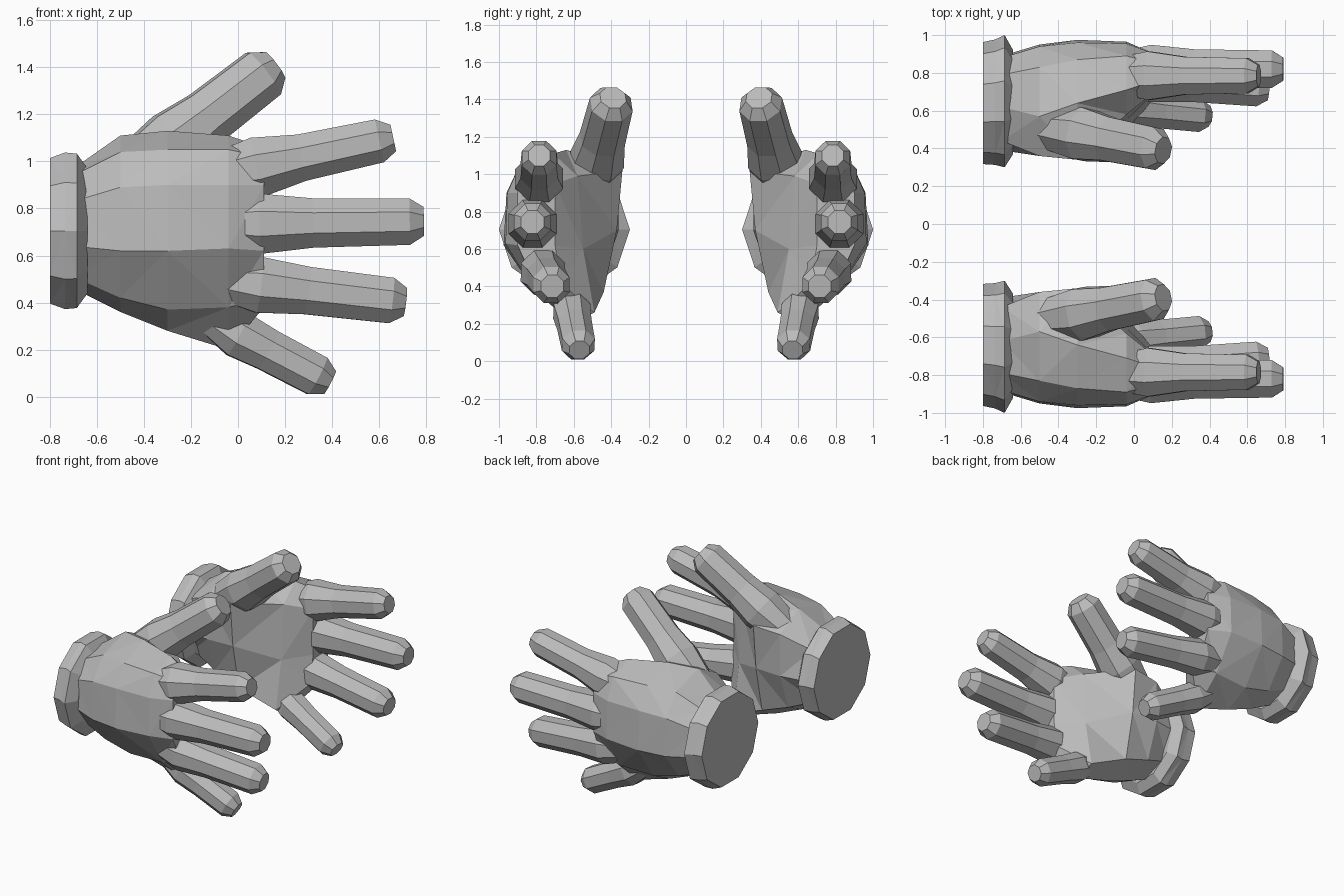
import bpy, bmesh, math
from mathutils import Vector

if "Cube" in bpy.data.objects:
    bpy.data.objects.remove(bpy.data.objects["Cube"])

grey = bpy.data.materials.new("glove_grey")
grey.diffuse_color = (0.5, 0.5, 0.5, 1)
grey.use_nodes = True
grey.node_tree.nodes["Principled BSDF"].inputs["Base Color"].default_value = grey.diffuse_color


def loft(name, rings):
    """Skin a list of equal-length point rings and cap both ends."""
    bm = bmesh.new()
    loops = [[bm.verts.new(p) for p in ring] for ring in rings]
    n = len(loops[0])
    for a, b in zip(loops, loops[1:]):
        for i in range(n):
            j = (i + 1) % n
            bm.faces.new((a[i], a[j], b[j], b[i]))
    bm.faces.new(loops[0])
    bm.faces.new(loops[-1])
    bmesh.ops.triangulate(bm, faces=[f for f in bm.faces if len(f.verts) == 4])
    bmesh.ops.recalc_face_normals(bm, faces=bm.faces)
    mesh = bpy.data.meshes.new(name)
    bm.to_mesh(mesh)
    bm.free()
    mesh.materials.append(grey)
    obj = bpy.data.objects.new(name, mesh)
    bpy.context.collection.objects.link(obj)
    return obj


def finger(name, root, knuckle, tip, r_root, r_knuckle, r_tip):
    """Eight-sided finger: buried root, wide knuckle, even shaft, chamfered tip."""
    root, knuckle, tip = Vector(root), Vector(knuckle), Vector(tip)
    d = (tip - knuckle).normalized()
    u = d.cross(Vector((0, 0, 1))).normalized()
    v = u.cross(d)
    stations = [(root, r_root), (knuckle, r_knuckle),
                (knuckle.lerp(tip, 0.33), r_tip * 0.8 + r_knuckle * 0.2),
                (tip - d * 0.06, r_tip), (tip, r_tip * 0.62)]
    rings = []
    for c, r in stations:
        angles = [math.radians(22.5 + 45 * k) for k in range(8)]
        rings.append([c + (u * math.cos(a) + v * math.sin(a)) * r * 1.07 for a in angles])
    return loft(name, rings)


# Palm: cross-sections (y, z) from wrist to knuckles
sections = [
    (-0.70, [(-.62, .97), (-.79, .94), (-.88, .83), (-.89, .64), (-.79, .51), (-.65, .46), (-.49, .52), (-.39, .70), (-.44, .91)]),
    (-0.50, [(-.57, 1.11), (-.83, 1.04), (-.94, .89), (-.95, .62), (-.80, .42), (-.63, .36), (-.45, .44), (-.36, .70), (-.36, 1.0)]),
    (-0.30, [(-.64, 1.13), (-.87, 1.05), (-.96, .90), (-.975, .62), (-.80, .37), (-.62, .28), (-.44, .37), (-.37, .70), (-.34, 1.02)]),
    (-0.04, [(-.71, 1.11), (-.89, 1.05), (-.955, .90), (-.965, .63), (-.81, .38), (-.61, .20), (-.49, .26), (-.55, .60), (-.58, .99)]),
    (0.11, [(-.76, 1.06), (-.85, 1.02), (-.90, .90), (-.90, .62), (-.81, .42), (-.74, .38), (-.67, .42), (-.70, .62), (-.70, .95)]),
]
glove = loft("glove", [[(x, y, z) for y, z in pts] for x, pts in sections])

# Cuff: faceted band around the wrist
cuff_rings = []
for x, y, ry, rz in [(-.80, -.64, .323, .325), (-.735, -.645, .332, .35),
                     (-.685, -.65, .35, .345), (-.64, -.645, .275, .28)]:
    cuff_rings.append([(x, y + ry * math.cos(math.tau * k / 10),
                        .705 + rz * math.sin(math.tau * k / 10)) for k in range(10)])

# Cuff, thumb and fingers are fused into the palm
parts = [
    loft("cuff", cuff_rings),
    finger("thumb", (-.55, -.52, .89), (-.27, -.475, 1.08), (.155, -.39, 1.41), .09, .14, .112),
    finger("index_finger", (-.28, -.79, .91), (.08, -.785, .975), (.66, -.785, 1.10), .05, .13, .094),
    finger("middle_finger", (-.26, -.82, .735), (.09, -.82, .735), (.79, -.82, .745), .05, .13, .1),
    finger("ring_finger", (-.25, -.77, .52), (.09, -.765, .475), (.71, -.715, .402), .05, .12, .098),
    finger("little_finger", (-.28, -.64, .44), (.0, -.61, .265), (.39, -.57, .06), .04, .1, .088),
]
for part in parts:
    mod = glove.modifiers.new(part.name, 'BOOLEAN')
    mod.operation = 'UNION'
    mod.solver = 'EXACT'
    mod.object = part
bpy.context.view_layer.update()
graph = bpy.context.evaluated_depsgraph_get()
fused = bpy.data.meshes.new_from_object(glove.evaluated_get(graph))
glove.modifiers.clear()
glove.data = fused
for part in parts:
    bpy.data.objects.remove(part)

# Matching second glove
mirror = glove.modifiers.new("other_glove", 'MIRROR')
mirror.use_axis = (False, True, False)
mirror.use_mirror_merge = False
